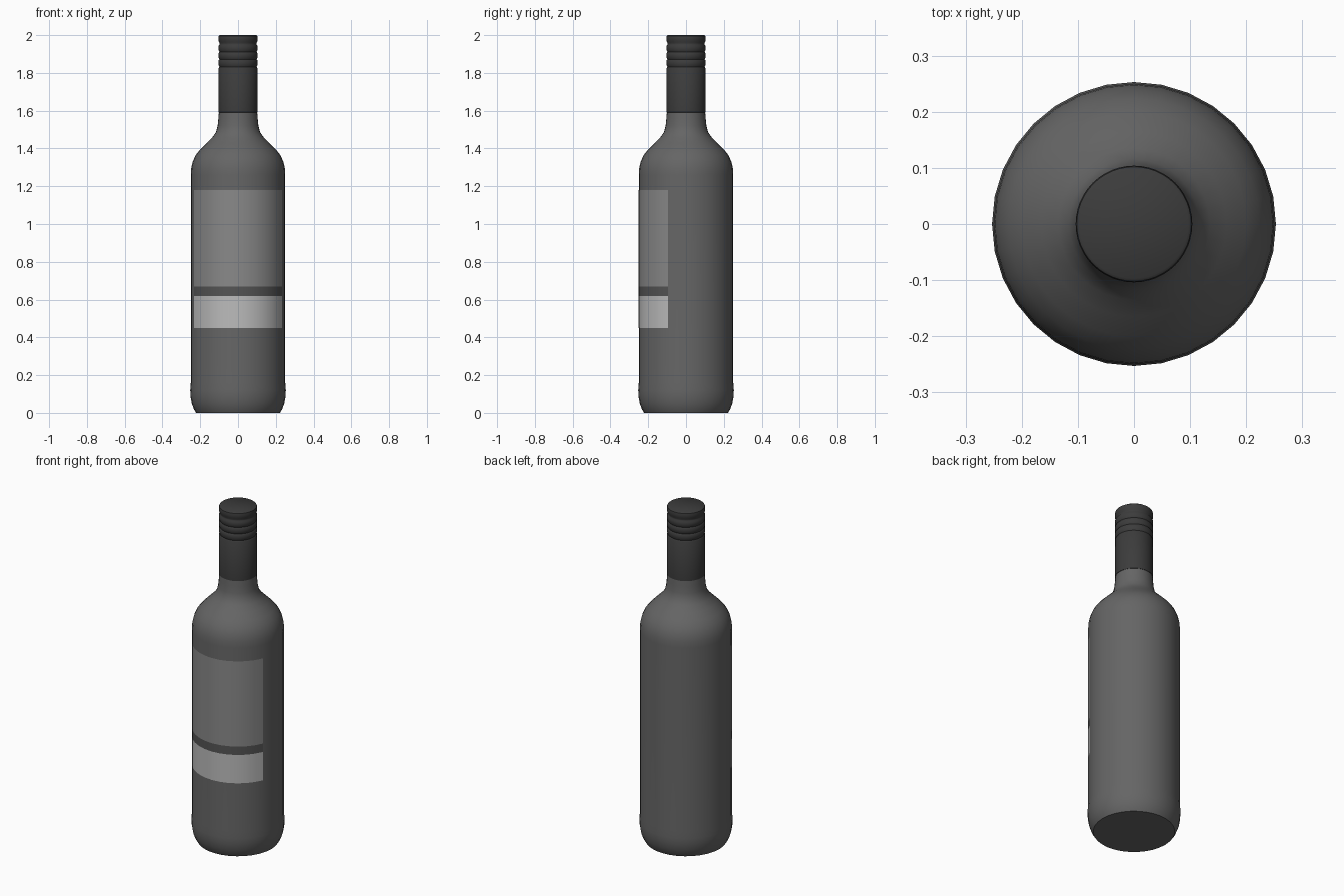
import bpy, bmesh
from math import sin, cos, pi, radians

if "Cube" in bpy.data.objects:
    bpy.data.objects.remove(bpy.data.objects["Cube"])

SIDES = 32


def material(name, g):
    m = bpy.data.materials.new(name)
    m.diffuse_color = (g, g, g, 1)
    m.use_nodes = True
    m.node_tree.nodes["Principled BSDF"].inputs["Base Color"].default_value = m.diffuse_color
    return m


def finish(bm, name, mat, angle=40):
    bmesh.ops.remove_doubles(bm, verts=bm.verts, dist=1e-5)
    me = bpy.data.meshes.new(name)
    bm.to_mesh(me)
    bm.free()
    ob = bpy.data.objects.new(name, me)
    bpy.context.collection.objects.link(ob)
    me.materials.append(mat)
    bpy.ops.object.select_all(action='DESELECT')
    ob.select_set(True)
    bpy.context.view_layer.objects.active = ob
    bpy.ops.object.shade_smooth_by_angle(angle=radians(angle))
    return ob


def lathe(name, profile, mat, sides=SIDES, cap_bottom=True, cap_top=True):
    """Revolve (radius, z) points, listed bottom to top, around z."""
    bm = bmesh.new()
    rings = [[bm.verts.new((r * cos(2 * pi * i / sides), r * sin(2 * pi * i / sides), z))
              for i in range(sides)] for r, z in profile]
    for a, b in zip(rings, rings[1:]):
        for i in range(sides):
            j = (i + 1) % sides
            bm.faces.new((a[i], a[j], b[j], b[i]))
    if cap_bottom:
        bm.faces.new(rings[0][::-1])
    if cap_top:
        bm.faces.new(rings[-1])
    return finish(bm, name, mat)


def label(name, z0, z1, mat, radius=0.2508, steps=6):
    """Curved sheet on the front, following the bottle's facets."""
    bm = bmesh.new()
    cols = []
    for i in range(-steps, steps + 1):
        a = -pi / 2 + 2 * pi * i / SIDES
        cols.append([bm.verts.new((radius * cos(a), radius * sin(a), z)) for z in (z0, z1)])
    for p, q in zip(cols, cols[1:]):
        bm.faces.new((p[0], q[0], q[1], p[1]))
    return finish(bm, name, mat)


glass = material("glass", 0.13)
foil = material("foil", 0.045)
paper = material("paper", 0.25)
pale = material("pale_paper", 0.5)
dark = material("dark_paper", 0.09)

# Glass body: rounded foot, straight wall, shoulder and neck
lathe("bottle", [
    (0.222, 0), (0.233, 0.018), (0.245, 0.05), (0.251, 0.085), (0.253, 0.12), (0.25, 0.16),
    (0.25, 1.26), (0.248, 1.295), (0.24, 1.33), (0.224, 1.365), (0.2, 1.395),
    (0.165, 1.43), (0.135, 1.46), (0.116, 1.488), (0.108, 1.52), (0.104, 1.56),
    (0.1, 1.61)], glass)

# Screw cap: plain sleeve, knurl ridges, pinched collar and top rim
cap = [(0.098, 1.59), (0.103, 1.592), (0.103, 1.825), (0.098, 1.832)]
for z in (1.838, 1.877, 1.916):
    cap += [(0.103, z + 0.004), (0.103, z + 0.028), (0.098, z + 0.034)]
cap += [(0.098, 1.958), (0.103, 1.968), (0.104, 1.985), (0.102, 1.996), (0.097, 2.0)]
lathe("screw_cap", cap, foil, sides=48)

# Front label in three bands
label("main_label", 0.67, 1.18, paper)
label("label_stripe", 0.62, 0.67, dark)
label("lower_label", 0.45, 0.62, pale)
